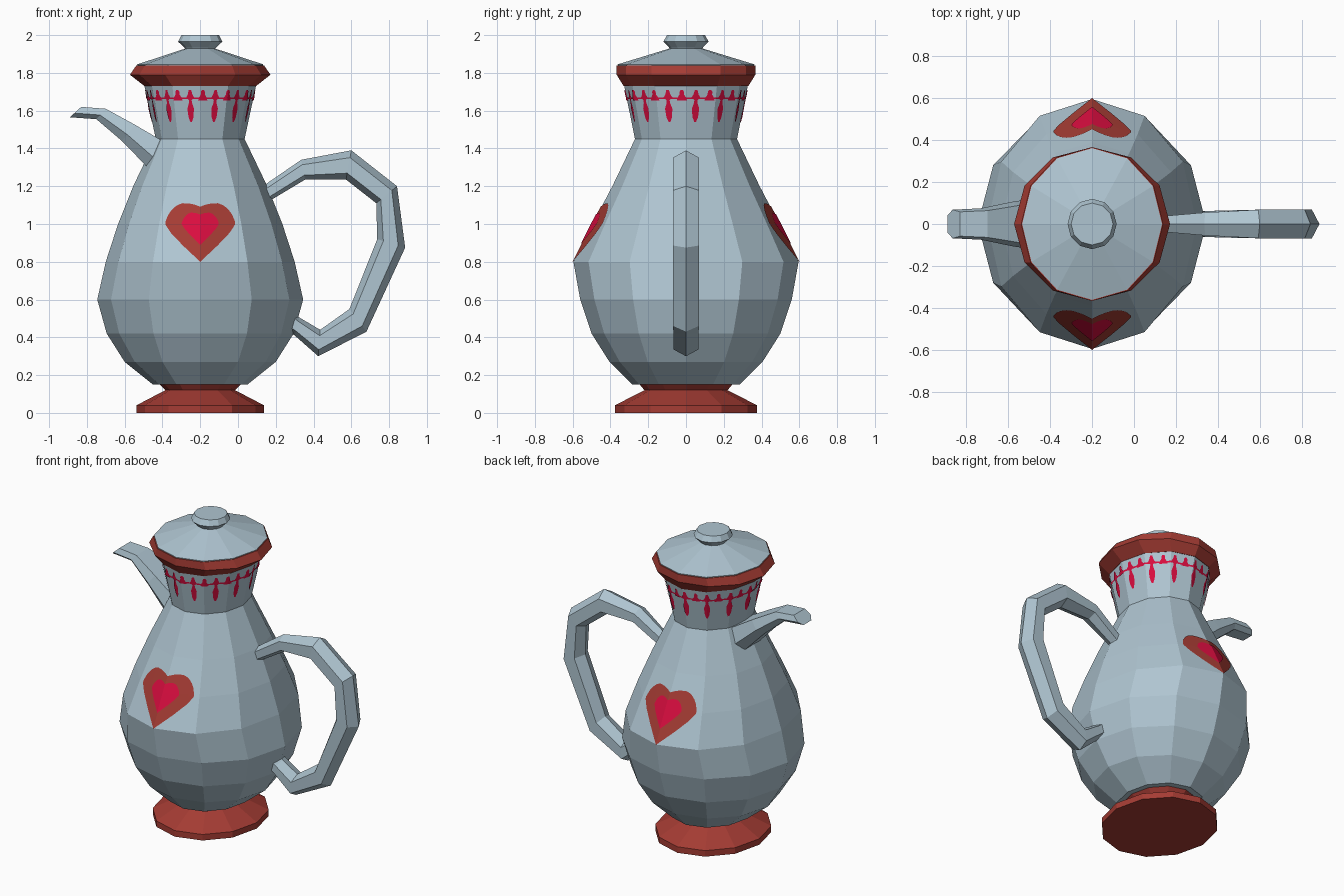
import bpy, bmesh, math

if "Cube" in bpy.data.objects:
    bpy.data.objects.remove(bpy.data.objects["Cube"])

CX, N = -0.2, 12          # pot axis and number of sides


def material(name, rgb):
    m = bpy.data.materials.new(name)
    m.diffuse_color = (*rgb, 1)
    m.use_nodes = True
    m.node_tree.nodes["Principled BSDF"].inputs["Base Color"].default_value = m.diffuse_color
    return m


GLAZE = material("pale blue grey", (0.43, 0.56, 0.64))
RED = material("brick red", (0.376, 0.045, 0.034))
PINK = material("crimson", (0.70, 0.004, 0.05))


def make(name, bm, mat, fix=True):
    if fix:
        bmesh.ops.recalc_face_normals(bm, faces=bm.faces)
    me = bpy.data.meshes.new(name)
    bm.to_mesh(me)
    bm.free()
    me.materials.append(mat)
    ob = bpy.data.objects.new(name, me)
    bpy.context.collection.objects.link(ob)
    return ob


def loft(name, rings, mat):
    """Skin a list of equal-length point rings and cap both ends."""
    bm = bmesh.new()
    vs = [[bm.verts.new(p) for p in r] for r in rings]
    n = len(vs[0])
    for a, b in zip(vs, vs[1:]):
        for i in range(n):
            j = (i + 1) % n
            bm.faces.new((a[i], a[j], b[j], b[i]))
    bm.faces.new(vs[0])
    bm.faces.new(vs[-1])
    return make(name, bm, mat)


def lathe(name, prof, mat):
    """Twelve-sided oval turning from (z, rx, ry) rows."""
    step = 2 * math.pi / N
    return loft(name, [[(CX + rx * math.cos(i * step), ry * math.sin(i * step), z)
                        for i in range(N)] for z, rx, ry in prof], mat)


# Turned parts
BODY = [(.15, .25, .285), (.27, .40, .405), (.42, .495, .50), (.60, .545, .56),
        (.80, .50, .596), (1.0, .435, .495), (1.2, .355, .39), (1.45, .235, .27),
        (1.73, .295, .327)]
lathe("body", BODY, GLAZE)
lathe("foot", [(0, .338, .377), (.04, .338, .377), (.12, .185, .22), (.15, .215, .245)], RED)
lathe("rim", [(1.73, .295, .33), (1.79, .372, .367), (1.84, .338, .367)], RED)
lathe("lid", [(1.835, .332, .36), (1.845, .334, .362), (1.93, .075, .085)], GLAZE)
lathe("lid_knob", [(1.92, .075, .08), (1.935, .085, .09), (1.965, .117, .12), (2.0, .10, .10)], GLAZE)


def tube(name, path, section):
    """Sweep a section; path rows are (outer x, z, inner x, z, half width)."""
    loft(name, [[(ox + (ix - ox) * t, w * s, oz + (iz - oz) * t) for t, s in section]
                for ox, oz, ix, iz, w in path], GLAZE)


# Handle: six-sided bar with ridges inside and outside
tube("handle", [(.09, 1.17, .12, 1.08, .038), (.16, 1.22, .18, 1.13, .04),
                (.335, 1.34, .355, 1.235, .055), (.60, 1.39, .572, 1.235, .068),
                (.842, 1.20, .732, 1.11, .07), (.885, .875, .737, .92, .07),
                (.68, .43, .59, .55, .068), (.425, .30, .435, .44, .065),
                (.30, .41, .325, .505, .06), (.27, .43, .295, .53, .06)],
     [(0, 0), (.25, 1), (.78, 1), (1, 0), (.78, -1), (.25, -1)])

# Spout: flat top, narrow underside
tube("spout", [(-.83, 1.62, -.89, 1.565, .068), (-.70, 1.61, -.75, 1.555, .075),
               (-.545, 1.525, -.615, 1.44, .105), (-.40, 1.44, -.45, 1.27, .13),
               (-.33, 1.40, -.36, 1.22, .13)],
     [(0, .85), (.6, 1), (1, .6), (1, -.6), (.6, -1), (0, -.85)])


def lerp(table, t):
    """Piecewise linear lookup; each row starts with its key."""
    for a, b in zip(table, table[1:]):
        if t <= b[0]:
            break
    k = (t - a[0]) / (b[0] - a[0])
    return [p + (q - p) * k for p, q in zip(a, b)][1:]


def radii(z, lift):
    rx, ry = lerp(BODY, z)
    return rx + lift, ry + lift


def on_side(dx, z, side, lift):
    rx, ry = radii(z, lift)
    return CX + dx, side * ry * (1 - .134 * abs(dx) / (rx * .5)), z


def on_ring(th, z, lift=.005):
    rx, ry = radii(z, lift)
    half = math.pi / N
    r = math.cos(half) / math.cos(th % (2 * half) - half)
    return CX + rx * r * math.cos(th), ry * r * math.sin(th), z


def grid(bm, rows):
    vs = [[bm.verts.new(p) for p in r] for r in rows]
    for a, b in zip(vs, vs[1:]):
        for i in range(len(a) - 1):
            f = bm.faces.new((a[i], a[i + 1], b[i + 1], b[i]))
            f.normal_update()
            c = f.calc_center_median()
            if f.normal.x * (c.x - CX) + f.normal.y * c.y < 0:
                f.normal_flip()


# Painted hearts, front and back, following the body surface
LOW = [(0, 0), (.5, .28), (.85, .5), (1, .64)]
HIGH = [(0, .94), (.15, .975), (.3, .995), (.5, 1), (.65, .97), (.8, .9), (.93, .79), (1, .68)]


def heart(name, z0, height, width, lift, mat):
    bm = bmesh.new()
    cols, steps = 12, 8
    for side in (-1, 1):
        rows = []
        for i in range(-cols, cols + 1):
            s = i / cols
            lo, hi = lerp(LOW, abs(s))[0], lerp(HIGH, abs(s))[0]
            rows.append([on_side(s * width, z0 + height * (lo + (hi - lo) * j / steps), side, lift)
                         for j in range(steps + 1)])
        grid(bm, rows)
    make(name, bm, mat, False)


heart("heart_outer", .80, .31, .185, .005, RED)
heart("heart_inner", .89, .17, .098, .009, PINK)

# Painted drips, bells and thread around the neck
DRIP = [(1.54, .005), (1.565, .016), (1.61, .021), (1.64, .010), (1.655, .008),
        (1.67, .024), (1.685, .014), (1.71, .007)]
BELL = [(1.655, .027), (1.67, .022), (1.685, .012), (1.70, .012), (1.71, .005)]
bm = bmesh.new()
COUNT = 13
for k in range(COUNT):
    th = math.radians(-101) + 2 * math.pi * k / COUNT
    for shape, mid in ((DRIP, th), (BELL, th + math.pi / COUNT)):
        grid(bm, [[on_ring(mid + hw / .31 * j / 2, z) for j in range(-2, 3)] for z, hw in shape])
grid(bm, [[on_ring(2 * math.pi * i / N, z, .004) for i in range(N + 1)] for z in (1.661, 1.671)])
make("neck_pattern", bm, PINK, False)
